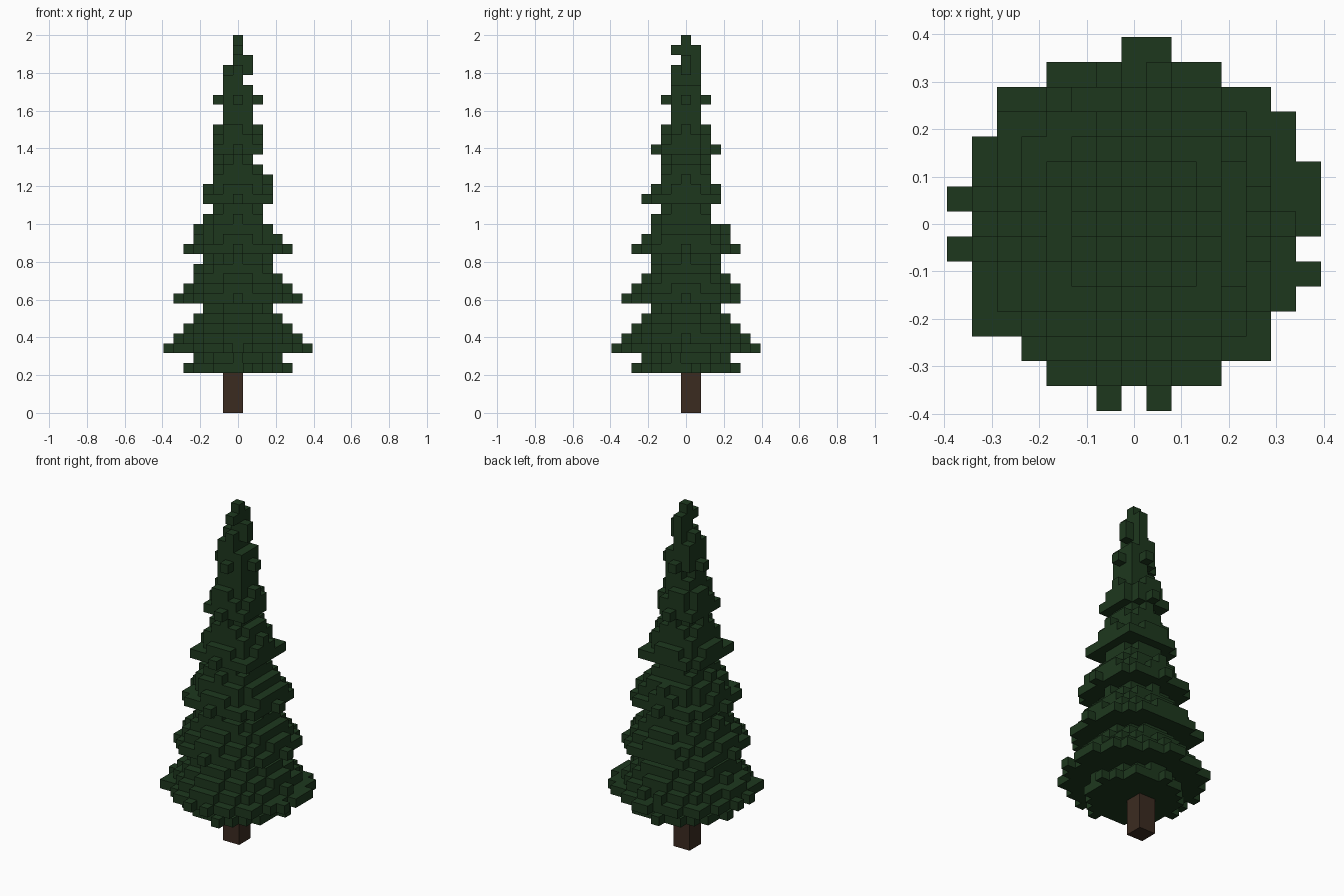
import bpy
import bmesh
import random
from mathutils import Vector

cube = bpy.data.objects.get("Cube")
if cube:
    bpy.data.objects.remove(cube, do_unlink=True)

random.seed(7)
V = 2 / 38               # size of one block
FIRST, LAST = 4, 37      # lowest and highest foliage layers


def material(name, rgb):
    m = bpy.data.materials.new(name)
    m.use_nodes = True
    m.diffuse_color = (*rgb, 1)
    bsdf = m.node_tree.nodes["Principled BSDF"]
    bsdf.inputs["Base Color"].default_value = (*rgb, 1)
    bsdf.inputs["Roughness"].default_value = 0.9
    return m


def block_object(name, cells, mat):
    """Flat-shaded mesh made of the exposed faces of a set of grid cells."""
    bm = bmesh.new()
    for c in sorted(cells):
        centre = Vector((c[0], c[1], c[2] + 0.5))
        for axis in range(3):
            for sign in (-1, 1):
                n = list(c)
                n[axis] += sign
                if tuple(n) in cells:
                    continue
                normal, u, w = Vector(), Vector(), Vector()
                normal[axis] = sign / 2
                u[(axis + 1) % 3] = 0.5
                w[(axis + 2) % 3] = 0.5 * sign
                mid = centre + normal
                corners = (mid - u - w, mid + u - w, mid + u + w, mid - u + w)
                bm.faces.new([bm.verts.new(p * V) for p in corners])
    bmesh.ops.remove_doubles(bm, verts=bm.verts, dist=V * 0.01)
    mesh = bpy.data.meshes.new(name)
    bm.to_mesh(mesh)
    bm.free()
    mesh.materials.append(mat)
    obj = bpy.data.objects.new(name, mesh)
    bpy.context.collection.objects.link(obj)
    return obj


# Lopsided layers: lowest and highest x, lowest and highest y
uneven = {
    11: (-6, 6, -6, 5), 14: (-4, 3, -3, 3), 18: (-4, 3, -3, 4),
    19: (-3, 2, -3, 2), 21: (-3, 3, -4, 3), 23: (-2, 3, -2, 2),
    25: (-2, 1, -2, 2), 26: (-2, 2, -3, 3), 33: (-1, 0, -1, 1),
    35: (0, 1, 0, 1), 36: (0, 0, -1, 1),
}

# Layers with a set rim: radius of the full disc, then the bough tips beyond it
rims = {
    6: (6.75, [(0, 7), (1, 7), (-5, 5), (5, 5), (5, -5), (6, 4), (-6, -4),
               (7, 2), (7, 1), (7, 0), (7, -2), (-7, 1), (-7, -1),
               (-1, -7), (1, -7)]),
    11: (6.05, [(-5, 4)]),
    16: (5.05, []),
    21: (3.7, [(3, 3), (-3, -3), (3, -3), (-3, 2), (0, -4)]),
    26: (2.5, [(-2, -2), (2, -2), (-2, 2), (0, -3), (0, 3)]),
    31: (2.05, []),
    34: (1.05, []),
}


def layer_cells(z):
    """One ragged disc; every skirt of five layers tapers to half its width."""
    tier, step = divmod(z - 1, 5)
    radius = (8 - tier) * (1 - step / 8)
    r = int(radius)
    x0, x1, y0, y1 = uneven.get(z, (-r, r, -r, r))
    full, tips = rims.get(z, (None, []))
    cells = {(0, 0), *tips}
    for x in range(x0, x1 + 1):
        for y in range(y0, y1 + 1):
            limit = full or radius + random.uniform(-0.2, 0.2)
            if (x * x + y * y) ** 0.5 <= limit:
                cells.add((x, y))
    # Make sure a bough tip reaches the full width on each side
    for axis, ends in enumerate(((x0, x1), (y0, y1))):
        for end in ends:
            if not any(c[axis] == end for c in cells):
                cells.add((end, 0) if axis == 0 else (0, end))
    return {(x, y, z) for x, y in cells}


# Foliage: stacked skirts of boughs
foliage = set()
for z in range(FIRST, LAST + 1):
    foliage |= layer_cells(z)

# Trunk: two by two blocks, set slightly off centre
trunk = {(x, y, z) for x in (-1, 0) for y in (0, 1) for z in range(FIRST)}

block_object("foliage", foliage, material("pine green", (0.0125, 0.039, 0.0128)))
block_object("trunk", trunk, material("bark brown", (0.044, 0.024, 0.0145)))
